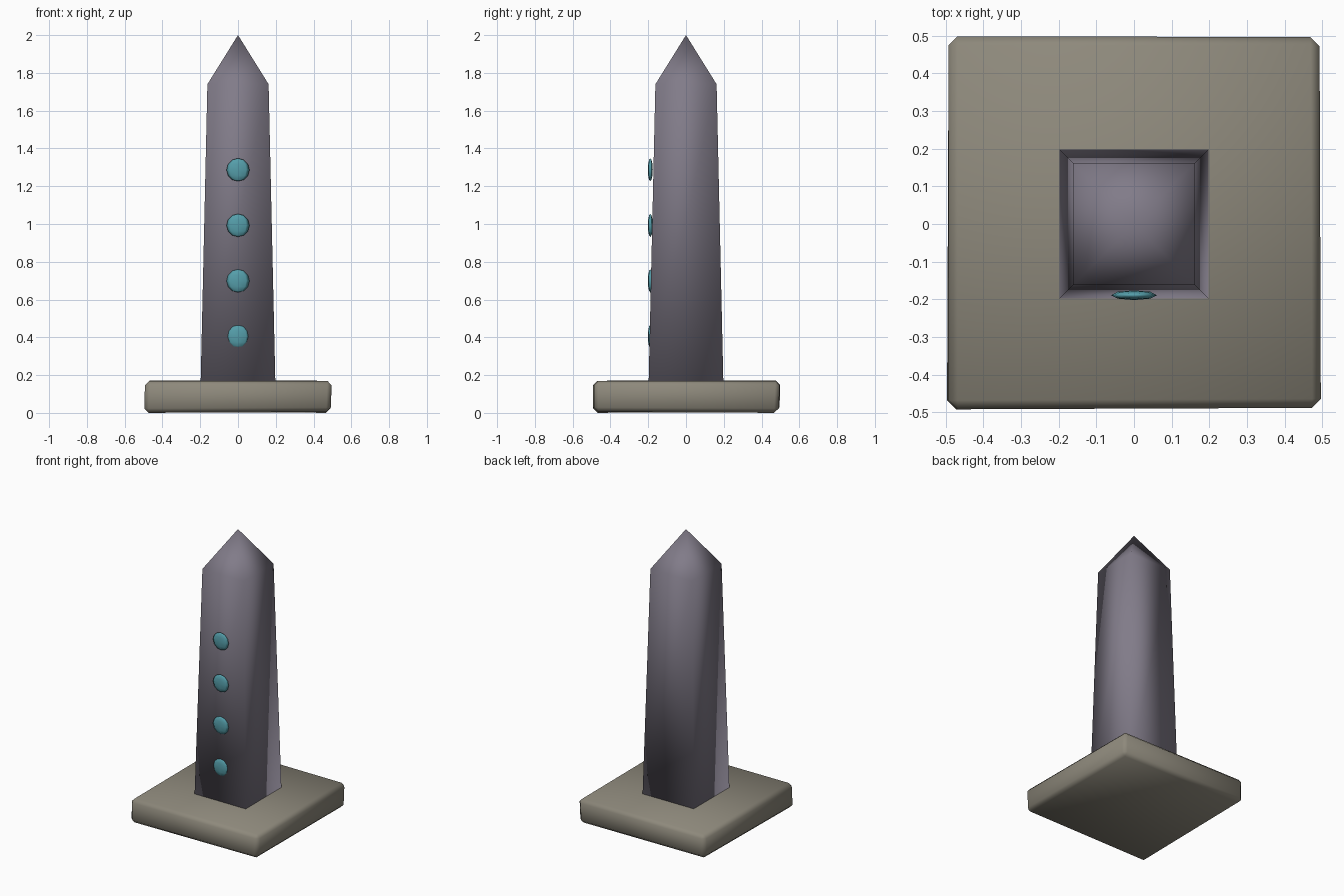
import bpy, bmesh, math

if "Cube" in bpy.data.objects:
    bpy.data.objects.remove(bpy.data.objects["Cube"])


def material(name, color):
    m = bpy.data.materials.new(name)
    m.diffuse_color = (*color, 1)
    m.use_nodes = True
    m.node_tree.nodes["Principled BSDF"].inputs["Base Color"].default_value = m.diffuse_color
    return m


def finish(name, bm, mat, smooth=True):
    bmesh.ops.recalc_face_normals(bm, faces=bm.faces)
    me = bpy.data.meshes.new(name)
    bm.to_mesh(me)
    bm.free()
    for p in me.polygons:
        p.use_smooth = smooth
    me.materials.append(mat)
    ob = bpy.data.objects.new(name, me)
    bpy.context.collection.objects.link(ob)
    return ob


stone = material("base_stone", (0.27, 0.25, 0.20))
shaft_stone = material("shaft_stone", (0.22, 0.20, 0.25))
glow = material("gem_teal", (0.09, 0.34, 0.40))

# Base slab: slightly uneven corners with a chamfer
bm = bmesh.new()
low = [(-.497, -.492, .0), (.49, -.488, .005), (.49, .49, .0), (-.492, .495, .008)]
high = [(-.492, -.492, .17), (.497, -.488, .17), (.493, .497, .17), (-.492, .499, .172)]
a = [bm.verts.new(c) for c in low]
b = [bm.verts.new(c) for c in high]
bm.faces.new(a[::-1])
bm.faces.new(b)
for i in range(4):
    j = (i + 1) % 4
    bm.faces.new((a[i], a[j], b[j], b[i]))
bmesh.ops.bevel(bm, geom=bm.edges[:], offset=0.024, segments=1, affect='EDGES')
finish("base", bm, stone)

# Tapered square shaft with a pyramid tip, smooth shaded
bm = bmesh.new()
rings = []
for h, z in ((0.198, 0.15), (0.162, 1.74)):
    rings.append([bm.verts.new((sx * h, sy * h, z))
                  for sx, sy in ((-1, -1), (1, -1), (1, 1), (-1, 1))])
tip = bm.verts.new((0, 0, 2.0))
bm.faces.new(rings[0][::-1])
for i in range(4):
    j = (i + 1) % 4
    bm.faces.new((rings[0][i], rings[0][j], rings[1][j], rings[1][i]))
    bm.faces.new((rings[1][i], rings[1][j], tip))
finish("shaft", bm, shaft_stone)

# Column of flattened gems set in the front face
for i in range(4):
    bm = bmesh.new()
    bmesh.ops.create_uvsphere(bm, u_segments=8, v_segments=6, radius=1)
    bmesh.ops.scale(bm, vec=(0.061, 0.013, 0.061), verts=bm.verts)
    gem = finish(f"gem_{i + 1}", bm, glow)
    gem.location = (0, -0.189, 0.405 + 0.294 * i)
